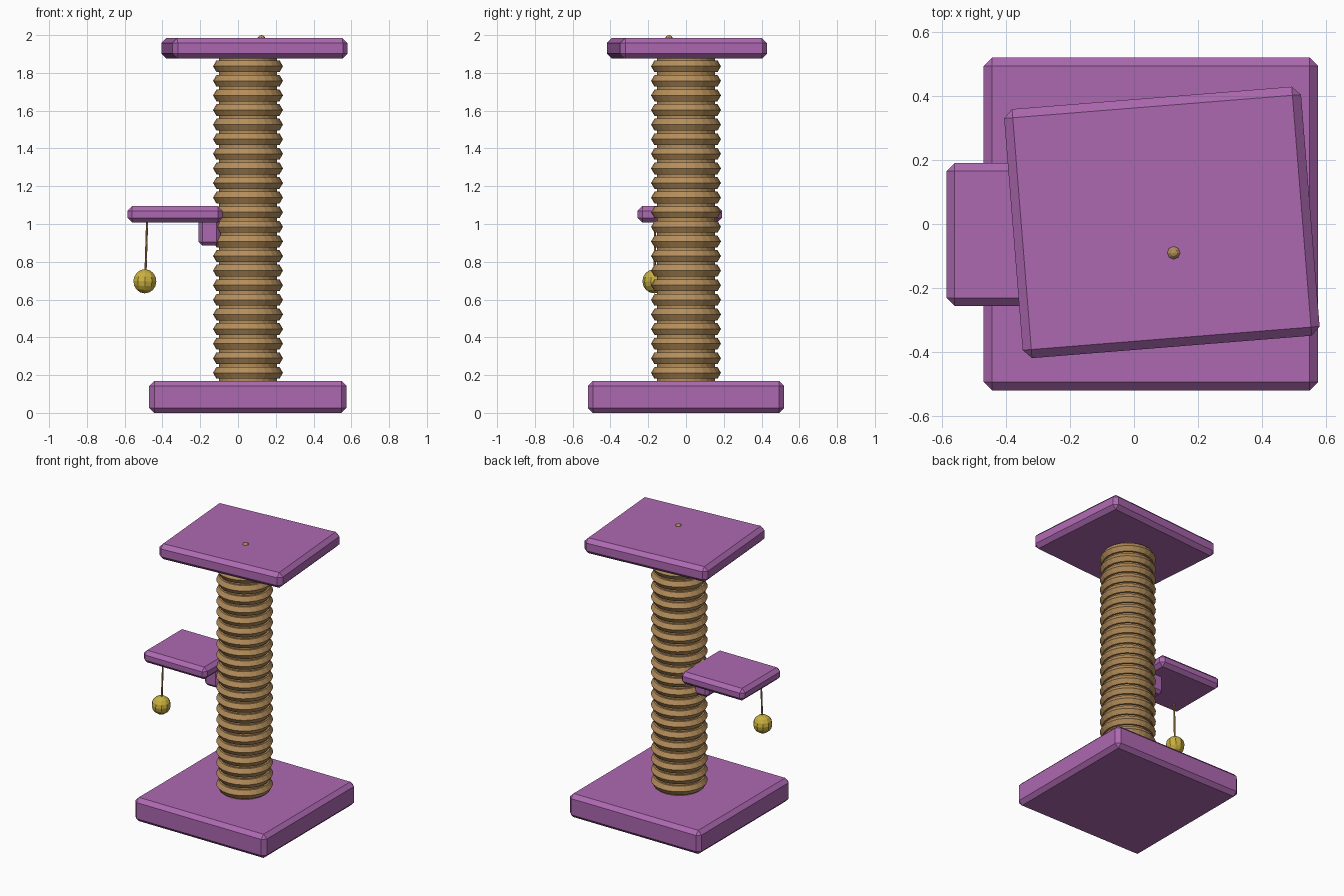
import bpy, bmesh, math
from mathutils import Vector

if "Cube" in bpy.data.objects:
    bpy.data.objects.remove(bpy.data.objects["Cube"])


def material(name, rgb):
    m = bpy.data.materials.new(name)
    m.diffuse_color = (*rgb, 1)
    m.use_nodes = True
    m.node_tree.nodes["Principled BSDF"].inputs["Base Color"].default_value = m.diffuse_color
    return m


PLUSH = material("purple plush", (0.42, 0.14, 0.44))
SISAL = material("sisal rope", (0.46, 0.27, 0.105))
YELLOW = material("yellow ball", (0.58, 0.43, 0.05))


def finish(bm, name, mat):
    bmesh.ops.recalc_face_normals(bm, faces=bm.faces)
    me = bpy.data.meshes.new(name)
    bm.to_mesh(me)
    bm.free()
    me.materials.append(mat)
    ob = bpy.data.objects.new(name, me)
    bpy.context.collection.objects.link(ob)
    return ob


def board(name, lo, hi, bevel=0.027, turn=0.0):
    """Box between two corners with chamfered edges, turned about its centre."""
    lo, hi = Vector(lo), Vector(hi)
    bm = bmesh.new()
    bmesh.ops.create_cube(bm, size=1)
    bmesh.ops.scale(bm, vec=hi - lo, verts=bm.verts)
    bmesh.ops.bevel(bm, geom=bm.edges[:], offset=bevel, segments=1, affect='EDGES')
    ob = finish(bm, name, PLUSH)
    ob.location = (lo + hi) / 2
    ob.rotation_euler.z = turn
    return ob


def rod(name, a, b, radius, sides, mat):
    a, b = Vector(a), Vector(b)
    bm = bmesh.new()
    bmesh.ops.create_cone(bm, cap_ends=True, segments=sides, radius1=radius,
                          radius2=radius, depth=(b - a).length)
    ob = finish(bm, name, mat)
    ob.location = (a + b) / 2
    ob.rotation_euler = (b - a).to_track_quat('Z', 'Y').to_euler()
    return ob


def ball(name, loc, radius, u, v, mat):
    bm = bmesh.new()
    bmesh.ops.create_uvsphere(bm, u_segments=u, v_segments=v, radius=radius)
    ob = finish(bm, name, mat)
    ob.location = loc
    return ob


# Boards: base, turned top perch, side perch with its bracket
board("base", (-0.47, -0.52, 0), (0.575, 0.52, 0.17))
board("top_perch", (-0.378, -0.385, 1.875), (0.552, 0.395, 1.985), turn=0.08)
board("side_perch", (-0.585, -0.256, 1.008), (-0.082, 0.19, 1.095), 0.025)
board("perch_bracket", (-0.208, -0.095, 0.885), (-0.093, 0.055, 1.03), 0.02)

# Post core
PX = 0.053
rod("post", (PX, 0, 0.15), (PX, 0, 1.89), 0.154, 24, SISAL)

# Rope windings: stacked six-sided rings
RINGS, SEG, SIDES = 22, 24, 6
MAJOR, MINOR = 0.149, 0.036
bm = bmesh.new()
for k in range(RINGS):
    z = 0.212 + k * 0.0773
    grid = []
    for i in range(SEG):
        a = math.tau * i / SEG
        row = []
        for j in range(SIDES):
            t = math.tau * j / SIDES
            r = MAJOR + MINOR * math.cos(t)
            row.append(bm.verts.new((PX + r * math.cos(a), r * math.sin(a),
                                     z + MINOR * math.sin(t))))
        grid.append(row)
    for i in range(SEG):
        n = (i + 1) % SEG
        for j in range(SIDES):
            m = (j + 1) % SIDES
            bm.faces.new((grid[i][j], grid[n][j], grid[n][m], grid[i][m]))
finish(bm, "rope_windings", SISAL)

# Hanging toy and the knot on the top perch
rod("toy_string", (-0.481, -0.163, 1.02), (-0.49, -0.166, 0.73), 0.006, 6, SISAL)
toy = ball("toy_ball", (-0.493, -0.167, 0.697), 0.064, 10, 8, YELLOW)
toy.rotation_euler.y = 0.03
ball("top_knot", (0.124, -0.09, 1.978), 0.022, 8, 6, SISAL)
